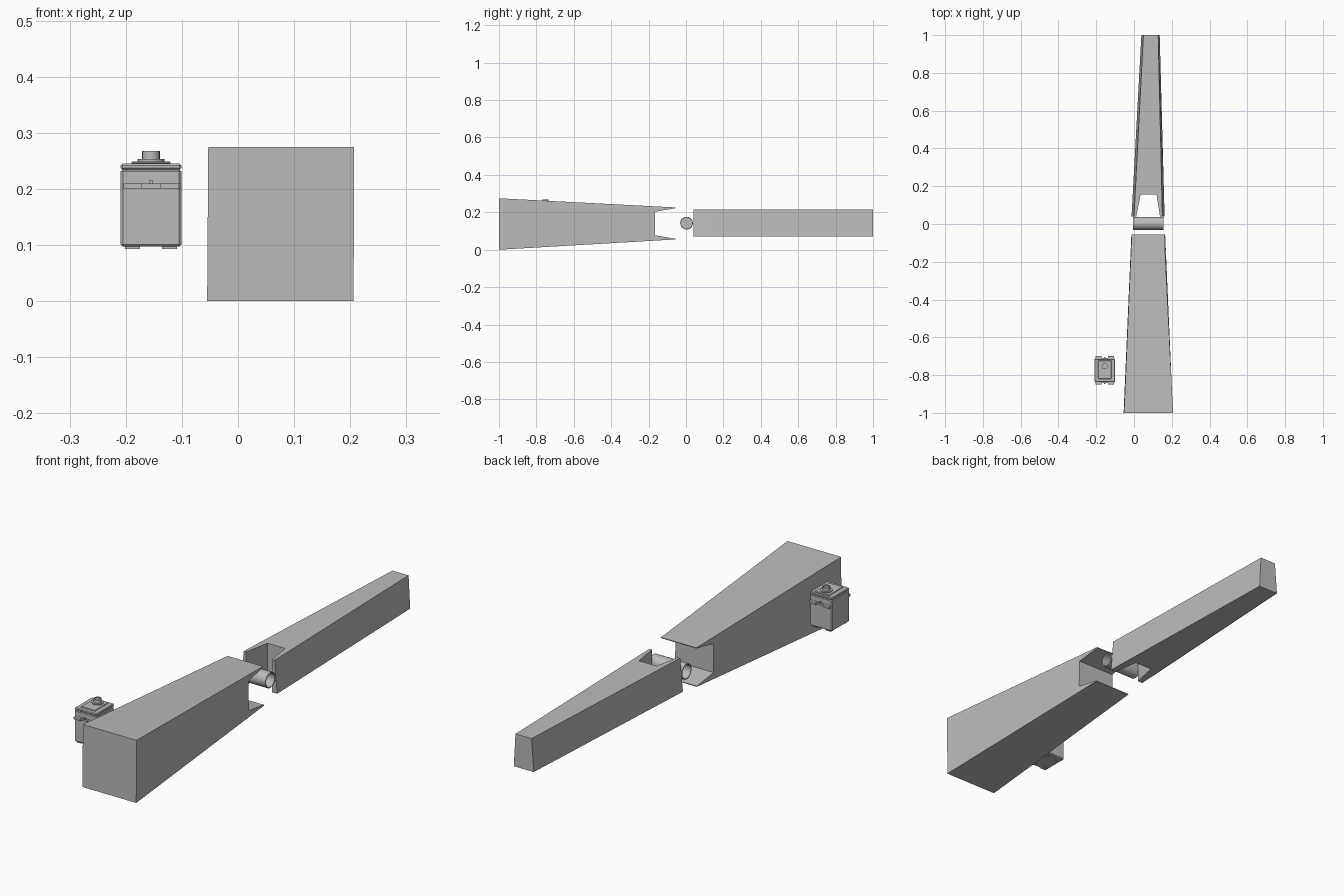
import bpy, bmesh, math
from mathutils import Matrix, Vector

cube = bpy.data.objects.get("Cube")
if cube:
    bpy.data.objects.remove(cube, do_unlink=True)

grey = bpy.data.materials.new("plain grey")
grey.use_nodes = True
grey.diffuse_color = (0.5, 0.5, 0.5, 1)
grey.node_tree.nodes["Principled BSDF"].inputs["Base Color"].default_value = (0.5, 0.5, 0.5, 1)


def finish(name, bm):
    bmesh.ops.recalc_face_normals(bm, faces=bm.faces)
    mesh = bpy.data.meshes.new(name)
    bm.to_mesh(mesh)
    bm.free()
    mesh.materials.append(grey)
    obj = bpy.data.objects.new(name, mesh)
    bpy.context.collection.objects.link(obj)
    return obj


def taper(name, *ends):
    """Four-sided beam along y; each end is y, bottom x pair, top x pair, z pair."""
    bm = bmesh.new()
    rings = []
    for y, (b0, b1), (t0, t1), (z0, z1) in ends:
        corners = [(b0, z0), (b1, z0), (t1, z1), (t0, z1)]
        rings.append([bm.verts.new((x, y, z)) for x, z in corners])
    for a, b in zip(rings, rings[1:]):
        for i in range(4):
            j = (i + 1) % 4
            bm.faces.new((a[i], a[j], b[j], b[i]))
    bm.faces.new(rings[0])
    bm.faces.new(rings[-1])
    return finish(name, bm)


def box(name, xs, ys, zs, bevel=0):
    obj = taper(name, (ys[0], xs, xs, zs), (ys[1], xs, xs, zs))
    if bevel:
        mod = obj.modifiers.new("bevel", "BEVEL")
        mod.width = bevel
        mod.segments = 1
    return obj


def cylinder(name, centre, radius, length, axis="Z", sides=32, recess=0):
    bm = bmesh.new()
    bmesh.ops.create_cone(bm, cap_ends=True, segments=sides, radius1=radius,
                          radius2=radius, depth=length)
    if recess:
        for cap in [f for f in bm.faces if len(f.verts) == sides]:
            normal = cap.normal.copy()
            bmesh.ops.inset_region(bm, faces=[cap], thickness=0.004)
            rim = bmesh.ops.extrude_discrete_faces(bm, faces=[cap])["faces"][0]
            bmesh.ops.translate(bm, verts=rim.verts, vec=-normal * recess)
    turn = Matrix.Rotation(math.pi / 2, 4, "Y") if axis == "X" else Matrix()
    bm.transform(Matrix.Translation(Vector(centre)) @ turn)
    obj = finish(name, bm)
    bpy.ops.object.select_all(action="DESELECT")
    obj.select_set(True)
    bpy.context.view_layer.objects.active = obj
    bpy.ops.object.shade_smooth_by_angle(angle=math.radians(35))
    return obj


def cut(obj, cutter):
    mod = obj.modifiers.new("cut", "BOOLEAN")
    mod.operation = "DIFFERENCE"
    mod.solver = "EXACT"
    mod.object = cutter
    bpy.context.view_layer.objects.active = obj
    bpy.ops.object.modifier_apply(modifier=mod.name)
    bpy.data.objects.remove(cutter, do_unlink=True)


# Wide arm with thin top and bottom fork plates
wide_arm = taper("wide_arm",
                 (-1, (-0.055, 0.206), (-0.053, 0.207), (0, 0.275)),
                 (-0.055, (-0.014, 0.165), (-0.012, 0.16), (0.055, 0.226)))
side = (-0.3, 0.4)
cut(wide_arm, taper("arm_notch",
                    (-0.165, side, side, (0.077, 0.203)),
                    (-0.04, side, side, (0.056, 0.225))))

# Slim arm with two side fork plates and a pin hole
slim_arm = taper("slim_arm",
                 (0.04, (-0.013, 0.162), (0, 0.15), (0.07, 0.214)),
                 (1, (0.039, 0.136), (0.05, 0.128), (0.07, 0.214)))
deep = (-0.1, 0.4)
cut(slim_arm, taper("fork_gap",
                    (0.03, (0.01, 0.139), (0.01, 0.139), deep),
                    (0.155, (0.035, 0.12), (0.035, 0.12), deep)))
cut(slim_arm, cylinder("pin_hole", (0.07, 0.095, 0.142), 0.037, 0.5, "X"))

# Joint pin between the arms, with recessed ends
cylinder("joint_pin", (0.075, 0.003, 0.142), 0.034, 0.16, "X", recess=0.05)

# Servo motor: case, mounting flange, stepped lid
mx, my = -0.155, -0.775
box("motor_case", (-0.209, -0.101), (-0.836, -0.714), (0.097, 0.235), 0.004)
box("motor_lid", (-0.209, -0.101), (-0.836, -0.714), (0.234, 0.245), 0.003)
box("lid_step", (-0.19, -0.12), (-0.82, -0.722), (0.244, 0.249), 0.002)

# Mounting tabs, ribs and feet on both ends of the case
for s, end in ((-1, "front"), (1, "back")):
    def span(a, b):
        return sorted((my + s * a, my + s * b))
    box(end + "_flange", (-0.204, -0.103), span(0.058, 0.066), (0.201, 0.21))
    box(end + "_flange_rib", (-0.158, -0.152), span(0.058, 0.072), (0.209, 0.216))
    for x, label in ((mx - 0.033, "right"), (mx + 0.033, "left")):
        box(f"{end}_{label}_tab", (x - 0.016, x + 0.016), span(0.064, 0.075), (0.201, 0.21))
        box(f"{end}_{label}_foot", (x - 0.013, x + 0.013), span(0.036, 0.056), (0.093, 0.099))

# Output shaft and its collar
cylinder("shaft_collar", (mx, -0.752, 0.25), 0.024, 0.006)
cylinder("output_shaft", (mx, -0.752, 0.26), 0.016, 0.016, sides=16, recess=0.004)
